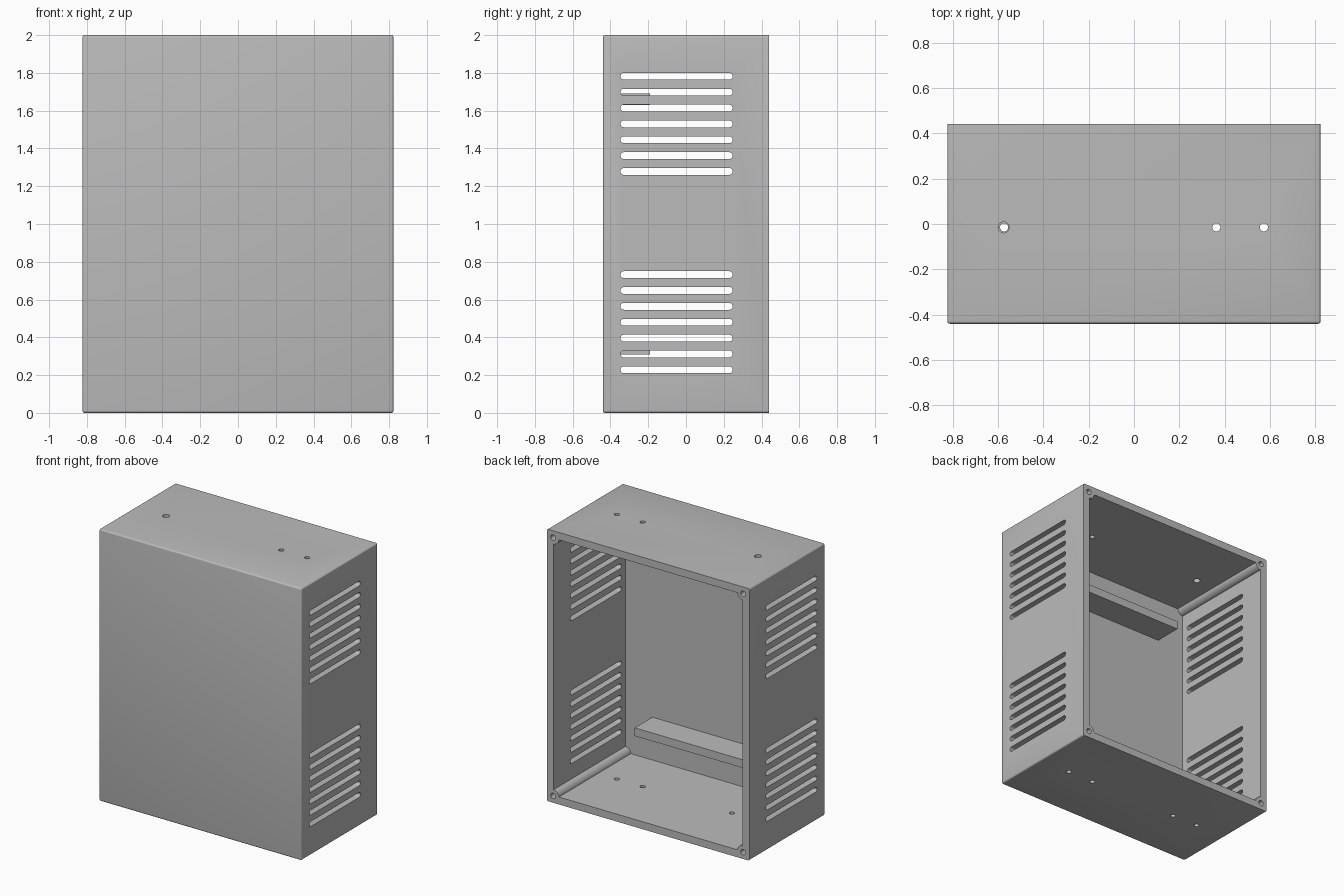
import bpy, bmesh, math
from mathutils import Matrix, Vector

if "Cube" in bpy.data.objects:
    bpy.data.objects.remove(bpy.data.objects["Cube"], do_unlink=True)

W, D, H = 0.823, 0.44, 2.0      # half width, half depth, height
WALL = 0.055
FRONT = -0.395                  # inner face of the front wall
BOSS = 0.05                     # screw boss offset from the outer corner
BOSS_R = 0.048

grey = bpy.data.materials.new("cabinet grey")
grey.use_nodes = True
grey.diffuse_color = (0.5, 0.5, 0.5, 1)
grey.node_tree.nodes["Principled BSDF"].inputs["Base Color"].default_value = (0.5, 0.5, 0.5, 1)


def make_object(name, bm):
    bmesh.ops.recalc_face_normals(bm, faces=bm.faces)
    mesh = bpy.data.meshes.new(name)
    bm.to_mesh(mesh)
    bm.free()
    mesh.materials.append(grey)
    obj = bpy.data.objects.new(name, mesh)
    bpy.context.collection.objects.link(obj)
    return obj


def add_box(bm, low, high):
    low, high = Vector(low), Vector(high)
    size = Matrix.Diagonal((*(high - low), 1))
    return bmesh.ops.create_cube(bm, size=1, matrix=Matrix.Translation((low + high) / 2) @ size)


def add_prism(bm, points, offset):
    face = bm.faces.new([bm.verts.new(p) for p in points])
    result = bmesh.ops.extrude_face_region(bm, geom=[face])
    verts = [v for v in result["geom"] if isinstance(v, bmesh.types.BMVert)]
    bmesh.ops.translate(bm, verts=verts, vec=offset)


def add_hole(bm, centre, radius, depth, axis):
    turn = Matrix.Rotation(math.pi / 2, 4, "X") if axis == "Y" else Matrix()
    bmesh.ops.create_cone(bm, cap_ends=True, segments=24, radius1=radius, radius2=radius,
                          depth=depth, matrix=Matrix.Translation(centre) @ turn)


def cut(target, cutter):
    cutter.hide_render = True
    mod = target.modifiers.new("cut", "BOOLEAN")
    mod.operation = "DIFFERENCE"
    mod.solver = "EXACT"
    mod.object = cutter
    bpy.context.view_layer.objects.active = target
    bpy.ops.object.modifier_apply(modifier=mod.name)
    bpy.data.objects.remove(cutter, do_unlink=True)


# Outer shell: rounded edges everywhere except round the open back
bm = bmesh.new()
add_box(bm, (-W, -D, 0), (W, D, H))
edges = [e for e in bm.edges if min(v.co.y for v in e.verts) < 0]
bmesh.ops.bevel(bm, geom=edges, offset=0.012, segments=4, profile=0.5, affect="EDGES")
shell = make_object("cabinet_shell", bm)

# Inner cavity, its corners notched round the screw bosses
start = math.asin((WALL - BOSS) / BOSS_R)
profile = []
for sx, sz in ((1, 1), (-1, 1), (-1, -1), (1, -1)):
    corner = []
    for i in range(13):
        a = start + (math.pi / 2 - 2 * start) * i / 12
        corner.append((sx * (W - BOSS - BOSS_R * math.cos(a)), FRONT,
                       H / 2 + sz * (H / 2 - BOSS - BOSS_R * math.sin(a))))
    # the arc runs from the top/bottom wall to the side wall on alternate corners
    profile += corner[::-1] if sx * sz > 0 else corner
bm = bmesh.new()
add_prism(bm, profile, (0, D - FRONT + 0.1, 0))
cut(shell, make_object("cavity_cutter", bm))

# Vent slots through both sides, two banks of seven
bm = bmesh.new()
r = 0.018
for bank in (0.48, 1.53):
    for i in range(-3, 4):
        z = bank + i * 0.084
        outline = []
        for y, turn in ((0.247 - r, -math.pi / 2), (-0.347 + r, math.pi / 2)):
            for k in range(11):
                a = turn + math.pi * k / 10
                outline.append((-1, y + r * math.cos(a), z + r * math.sin(a)))
        add_prism(bm, outline, (2, 0, 0))
cut(shell, make_object("vent_cutter", bm))

# Screw holes in the bosses, cable holes in top and bottom
bm = bmesh.new()
for sx in (-1, 1):
    for z in (BOSS, H - BOSS):
        add_hole(bm, (sx * (W - BOSS), D, z), 0.02, 0.4, "Y")
    for x in (0.363, 0.573):
        add_hole(bm, (sx * x, -0.015, 0), 0.018, 0.2, "Z")
for x, radius in ((-0.575, 0.024), (0.363, 0.018), (0.573, 0.018)):
    add_hole(bm, (x, -0.015, H), radius, 0.2, "Z")
cut(shell, make_object("hole_cutter", bm))

# Two mounting rails on the inside of the front wall
for name, z in (("lower_rail", 0.31), ("upper_rail", 1.63)):
    bm = bmesh.new()
    add_box(bm, (-0.55, FRONT - 0.01, z), (0.55, -0.19, z + 0.06))
    make_object(name, bm)

# Smooth the rounded parts, keep the corners crisp
bpy.ops.object.select_all(action="DESELECT")
shell.select_set(True)
bpy.context.view_layer.objects.active = shell
bpy.ops.object.shade_smooth_by_angle(angle=math.radians(30))
